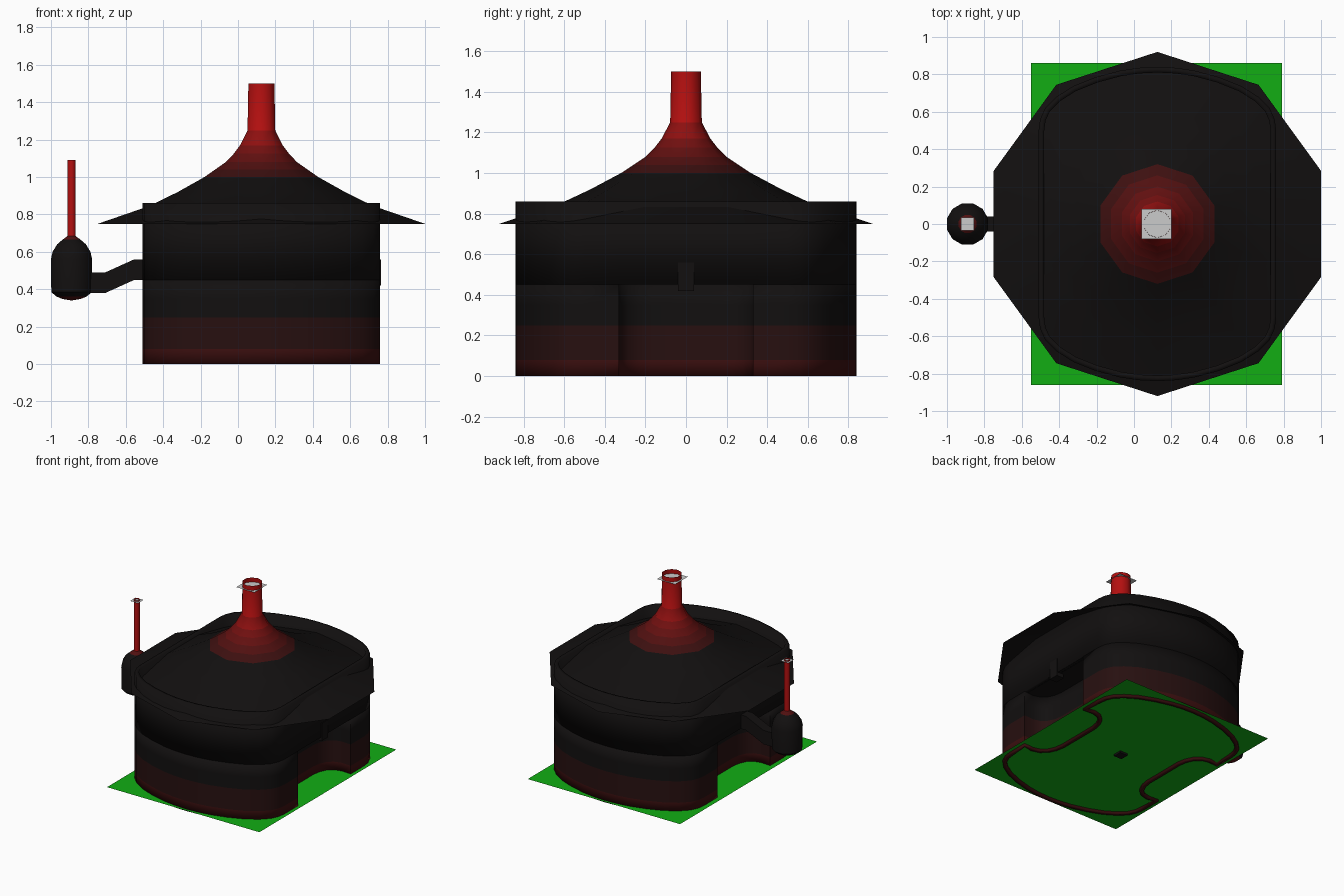
import bpy, bmesh, math

if "Cube" in bpy.data.objects:
    bpy.data.objects.remove(bpy.data.objects["Cube"])

CX = 0.125            # centre of the main building
TX = -0.89            # centre of the side tank
mats = {}


def mat(name, rgb):
    if name not in mats:
        m = bpy.data.materials.new(name)
        m.diffuse_color = (*rgb, 1)
        m.use_nodes = True
        m.node_tree.nodes["Principled BSDF"].inputs["Base Color"].default_value = m.diffuse_color
        mats[name] = m
    return mats[name]


def soot(t):
    """Black (0) to red (1) in ten steps."""
    k = round(max(0, min(1, t)) * 10)
    return mat(f"soot_red_{k}", (0.006 + 0.45 * (k / 10) ** 1.5, 0.005, 0.005))


def make(name, verts, faces, shade=None, angle=None):
    me = bpy.data.meshes.new(name)
    me.from_pydata(verts, [], faces)
    ob = bpy.data.objects.new(name, me)
    bpy.context.collection.objects.link(ob)
    for p in me.polygons:                      # colour by height
        if shade:
            m = soot(shade(p.center.z)) if callable(shade) else shade
            if m.name not in me.materials:
                me.materials.append(m)
            p.material_index = me.materials.find(m.name)
    if angle:
        bpy.ops.object.select_all(action='DESELECT')
        ob.select_set(True)
        bpy.context.view_layer.objects.active = ob
        bpy.ops.object.shade_smooth_by_angle(angle=math.radians(angle))
    return ob


def loft(name, rings, shade, angle=40):
    n = len(rings[0])
    faces = [(j * n + i, j * n + (i + 1) % n, (j + 1) * n + (i + 1) % n, (j + 1) * n + i)
             for j in range(len(rings) - 1) for i in range(n)]
    return make(name, [v for r in rings for v in r], faces, shade, angle)


def lathe(name, x, profile, sides, start, shade, angle=40):
    return loft(name, [[(x + r * math.cos(start + math.tau * i / sides),
                         r * math.sin(start + math.tau * i / sides), z)
                        for i in range(sides)] for r, z in profile], shade, angle)


def box(name, x0, x1, y, z0, z1, shade):
    v = [(a, b, c) for c in (z0, z1) for a, b in ((x0, -y), (x1, -y), (x1, y), (x0, y))]
    f = [(3, 2, 1, 0), (4, 5, 6, 7)] + [(i, (i + 1) % 4, (i + 1) % 4 + 4, i + 4) for i in range(4)]
    return make(name, v, f, shade)


def flat(name, x, hx, hy, z, m=None):
    return make(name, [(x - hx, -hy, z), (x + hx, -hy, z), (x + hx, hy, z), (x - hx, hy, z)],
                [(0, 1, 2, 3)], m)


def footprint(q):
    """Mirror a quarter outline into a closed counter-clockwise loop."""
    back = q[-2::-1]
    return (q + [(-x, y) for x, y in back] + [(-x, -y) for x, y in q] + [(x, -y) for x, y in back])


def walls(name, quarter, heights):
    loop = footprint(quarter)
    ob = loft(name, [[(CX + x, y, z) for x, y in loop] for z in heights],
              lambda z: 0.2 - z * 0.5)
    mod = ob.modifiers.new("thickness", 'SOLIDIFY')
    mod.thickness = 0.03
    mod.offset = -1


# Curved walls: the lower half has a recess on the left and right sides
outer = [(.635, .33), (.635, .50), (.627, .56), (.60, .62), (.54, .68), (.45, .737),
         (.33, .785), (.2, .82), (.1, .835), (0, .84)]
recess = [(.42, .17), (.43, .23), (.455, .285), (.495, .32), (.55, .335)]
walls("lower_wall", recess + outer, (0, .08, .16, .25, .35, .45))
walls("upper_wall", outer, (.45, .86))
for side, s in (("right", 1), ("left", -1)):
    xs = sorted((CX + s * .39, CX + s * .63))
    box(side + "_recess_ceiling", *xs, .335, .45, .47, soot(0))

# Ten-sided flared roof running into the chimney
lathe("roof_and_chimney", CX,
      [(.92, .75), (.63, .845), (.47, .92), (.32, 1.0), (.26, 1.04), (.2, 1.08), (.155, 1.125),
       (.12, 1.17), (.078, 1.25), (.073, 1.5)], 10, math.pi / 2,
      lambda z: (z - .95) / .4)

# Side tank with its thin stack
lathe("side_tank", TX,
      [(.001, .34), (.05, .348), (.085, .362), (.112, .385), (.114, .56), (.105, .6), (.08, .64),
       (.05, .665), (.022, .685), (.022, 1.09)], 12, math.pi / 12,
      lambda z: 1 if z > .69 else .3 if z > .67 or z < .37 else 0)

# Bent pipe from tank to wall
path = [(-.83, .38), (-.71, .38), (-.555, .45), (-.49, .45)]
loft("connecting_pipe", [[(x, -.04, z), (x, .04, z), (x, .04, z + .11), (x, -.04, z + .11)]
                         for x, z in path], soot(0), 30)

# Small fitting on the right wall, and the centre post
box("wall_fitting", .70, .765, .04, .42, .56, soot(0))
box("centre_post", CX - .035, CX + .035, .035, 0, .05, soot(0))

# Ground sheet and the grey smoke outlets
flat("ground_sheet", .12, .67, .86, .015, mat("green", (.006, .42, .007)))
flat("chimney_outlet", CX - .005, .08, .08, 1.465)
flat("stack_outlet", TX, .035, .035, 1.08)
